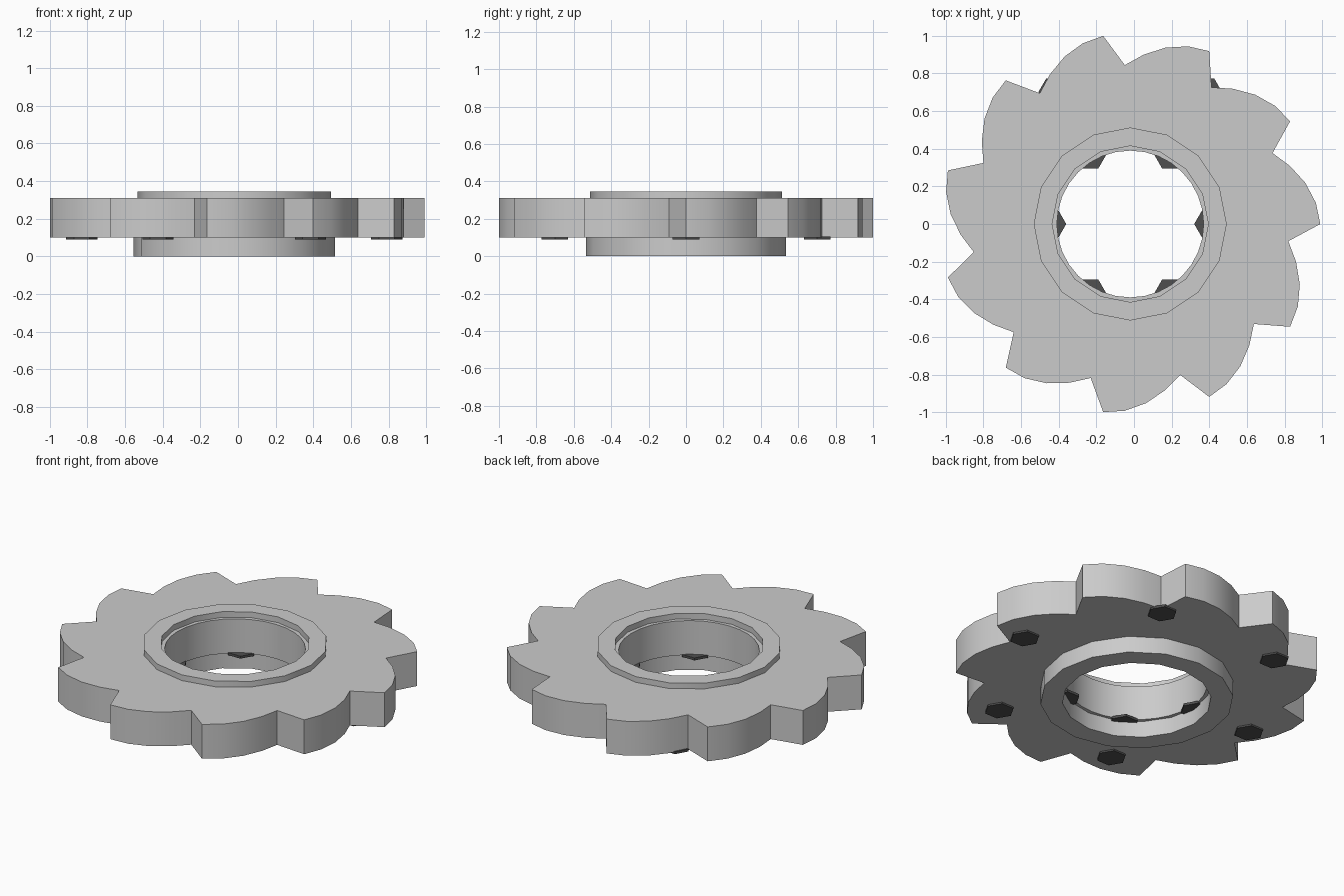
import bpy, bmesh
from math import radians, cos, sin, pi

if "Cube" in bpy.data.objects:
    bpy.data.objects.remove(bpy.data.objects["Cube"])

CX = -0.02  # wheel axis, offset so the 11-tooth outline is centred


def polar(r, deg, cx=CX, cy=0.0):
    a = radians(deg)
    return (cx + r * cos(a), cy + r * sin(a))


def circle(r, n, cx=CX, cy=0.0):
    return [polar(r, 360 * i / n, cx, cy) for i in range(n)]


def plate(name, loops, z0, z1, smooth=True, mat=None):
    """Fill the area between closed outlines and extrude it from z0 to z1."""
    bm = bmesh.new()
    edges = []
    for pts in loops:
        vs = [bm.verts.new((x, y, z0)) for x, y in pts]
        edges += [bm.edges.new((vs[i], vs[(i + 1) % len(vs)])) for i in range(len(vs))]
    bmesh.ops.triangle_fill(bm, edges=edges, use_beauty=True)
    res = bmesh.ops.extrude_face_region(bm, geom=bm.faces[:], use_keep_orig=True)
    top = [v for v in res["geom"] if isinstance(v, bmesh.types.BMVert)]
    bmesh.ops.translate(bm, verts=top, vec=(0, 0, z1 - z0))
    bmesh.ops.recalc_face_normals(bm, faces=bm.faces[:])
    me = bpy.data.meshes.new(name)
    bm.to_mesh(me)
    bm.free()
    if smooth:
        me.shade_smooth()
        me.set_sharp_from_angle(angle=radians(30))
    if mat:
        me.materials.append(mat)
    ob = bpy.data.objects.new(name, me)
    bpy.context.collection.objects.link(ob)
    return ob


# Ratchet wheel: 11 teeth, each a curved back and a straight face
tooth = [(0, 1.01), (6.5, 0.993), (13.2, 0.956), (20, 0.903), (26.5, 0.845)]
outline = [polar(r, 360 * k / 11 + a) for k in range(11) for a, r in tooth]
plate("ratchet_wheel", [outline, circle(0.39, 32)], 0.10, 0.31)

# Raised collar on top and hub ring underneath
plate("top_collar", [circle(0.513, 16), circle(0.415, 16)], 0.31, 0.345)
plate("bottom_hub", [circle(0.535, 16), circle(0.413, 16)], 0.0, 0.10)

# Dark hexagonal bolt heads: one ring under the teeth, one ring in the bore
dark = bpy.data.materials.new("dark_metal")
dark.diffuse_color = (0.08, 0.08, 0.08, 1)
dark.use_nodes = True
dark.node_tree.nodes["Principled BSDF"].inputs["Base Color"].default_value = dark.diffuse_color
for label, radius in (("outer", 0.81), ("inner", 0.423)):
    for k in range(6):
        x, y = polar(radius, 60 * k)
        plate(f"{label}_bolt_{k + 1}", [circle(0.083, 6, x, y)], 0.09, 0.105, False, dark)
